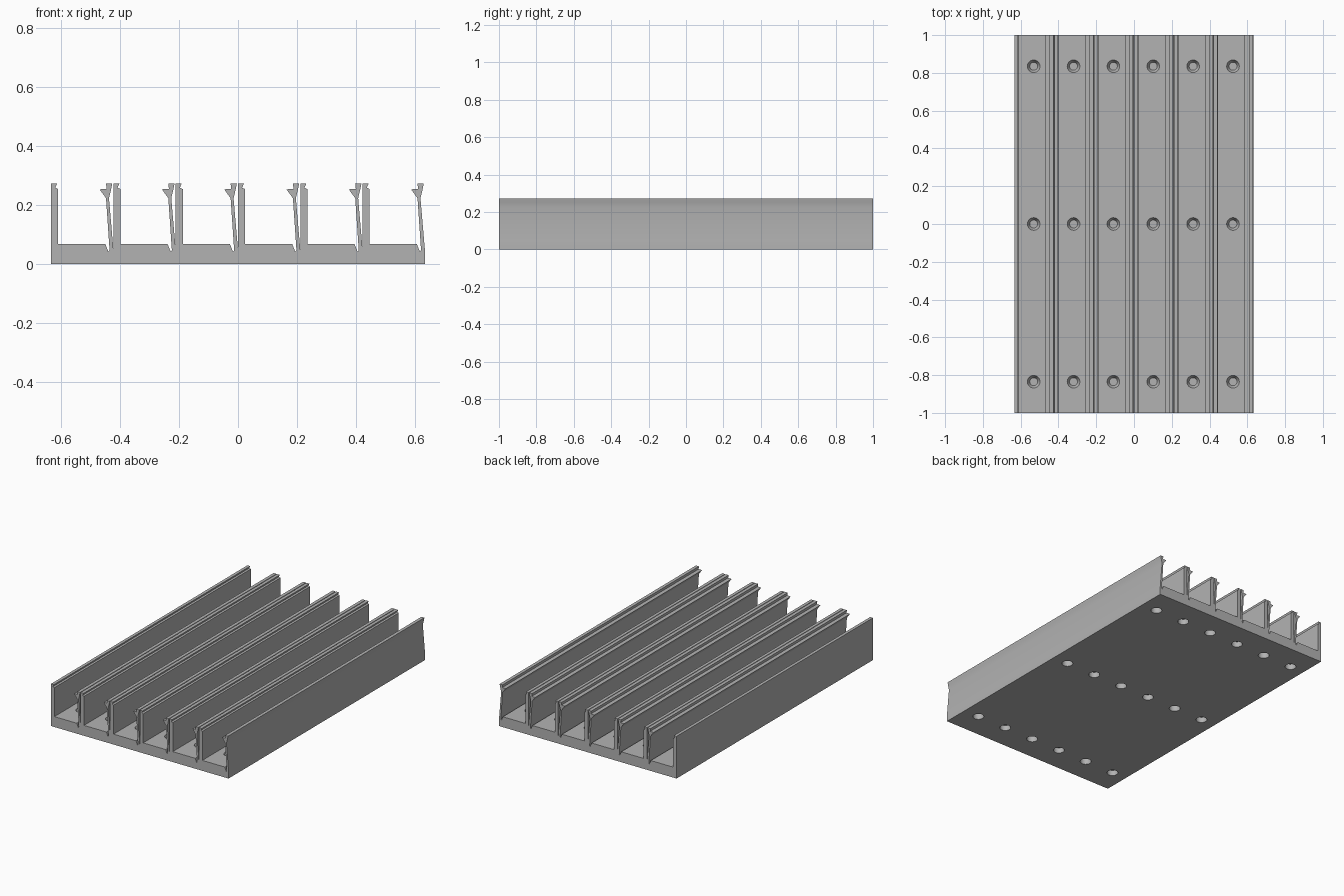
import bpy, bmesh

if "Cube" in bpy.data.objects:
    bpy.data.objects.remove(bpy.data.objects["Cube"], do_unlink=True)

CHANNELS = 6
PITCH = 0.211
LEFT = -CHANNELS * PITCH / 2
FLOOR = 0.067

grey = bpy.data.materials.new("plain grey")
grey.use_nodes = True
grey.diffuse_color = (0.45, 0.45, 0.45, 1)
grey.node_tree.nodes["Principled BSDF"].inputs["Base Color"].default_value = (0.45, 0.45, 0.45, 1)


def finish(bm, name):
    bmesh.ops.recalc_face_normals(bm, faces=bm.faces)
    mesh = bpy.data.meshes.new(name)
    bm.to_mesh(mesh)
    bm.free()
    mesh.materials.append(grey)
    obj = bpy.data.objects.new(name, mesh)
    bpy.context.collection.objects.link(obj)
    return obj


# One channel: rigid wall, floor, relief groove, then the springy clip
WALL = [(0, 0.272), (0.02, 0.272), (0.014, 0.258), (0.024, 0.254), (0.024, FLOOR)]
CLIP = [(0.184, FLOOR), (0.194, 0.042), (0.198, 0.046), (0.186, 0.223),
        (0.164, 0.253), (0.188, 0.254), (0.186, 0.272), (0.207, 0.272),
        (0.203, 0.252), (0.196, 0.223), (PITCH, 0.048)]

outline = [(LEFT, 0)]
for i in range(CHANNELS):
    outline += [(LEFT + i * PITCH + x, z) for x, z in WALL + CLIP]
outline.append((-LEFT, 0))

bm = bmesh.new()
face = bm.faces.new([bm.verts.new((x, -1, z)) for x, z in outline])
extruded = bmesh.ops.extrude_face_region(bm, geom=[face], use_keep_orig=True)
bmesh.ops.translate(bm, vec=(0, 2, 0),
                    verts=[g for g in extruded["geom"] if isinstance(g, bmesh.types.BMVert)])
rail = finish(bm, "channel_rack")


# Screw recesses: tapered seats from above, plain bores from below
def lathe_plug(bm, x, y, z0, z1, r0, r1):
    plug = bmesh.ops.create_cone(bm, cap_ends=True, segments=32,
                                 radius1=r0, radius2=r1, depth=z1 - z0)
    bmesh.ops.translate(bm, vec=(x, y, (z0 + z1) / 2), verts=plug["verts"])


bm = bmesh.new()
for i in range(CHANNELS):
    for y in (-0.835, 0, 0.835):
        x = LEFT + i * PITCH + 0.102
        lathe_plug(bm, x, y, 0.042, FLOOR + 0.001, 0.021, 0.034)
        lathe_plug(bm, x, y, -0.02, 0.036, 0.033, 0.033)
cutter = finish(bm, "screw_hole_cutter")
cutter.hide_render = True

cut = rail.modifiers.new("screw holes", 'BOOLEAN')
cut.operation = 'DIFFERENCE'
cut.solver = 'EXACT'
cut.object = cutter
bpy.context.view_layer.objects.active = rail
rail.select_set(True)
bpy.ops.object.modifier_apply(modifier=cut.name)
bpy.data.objects.remove(cutter, do_unlink=True)
bpy.ops.object.shade_smooth_by_angle()
